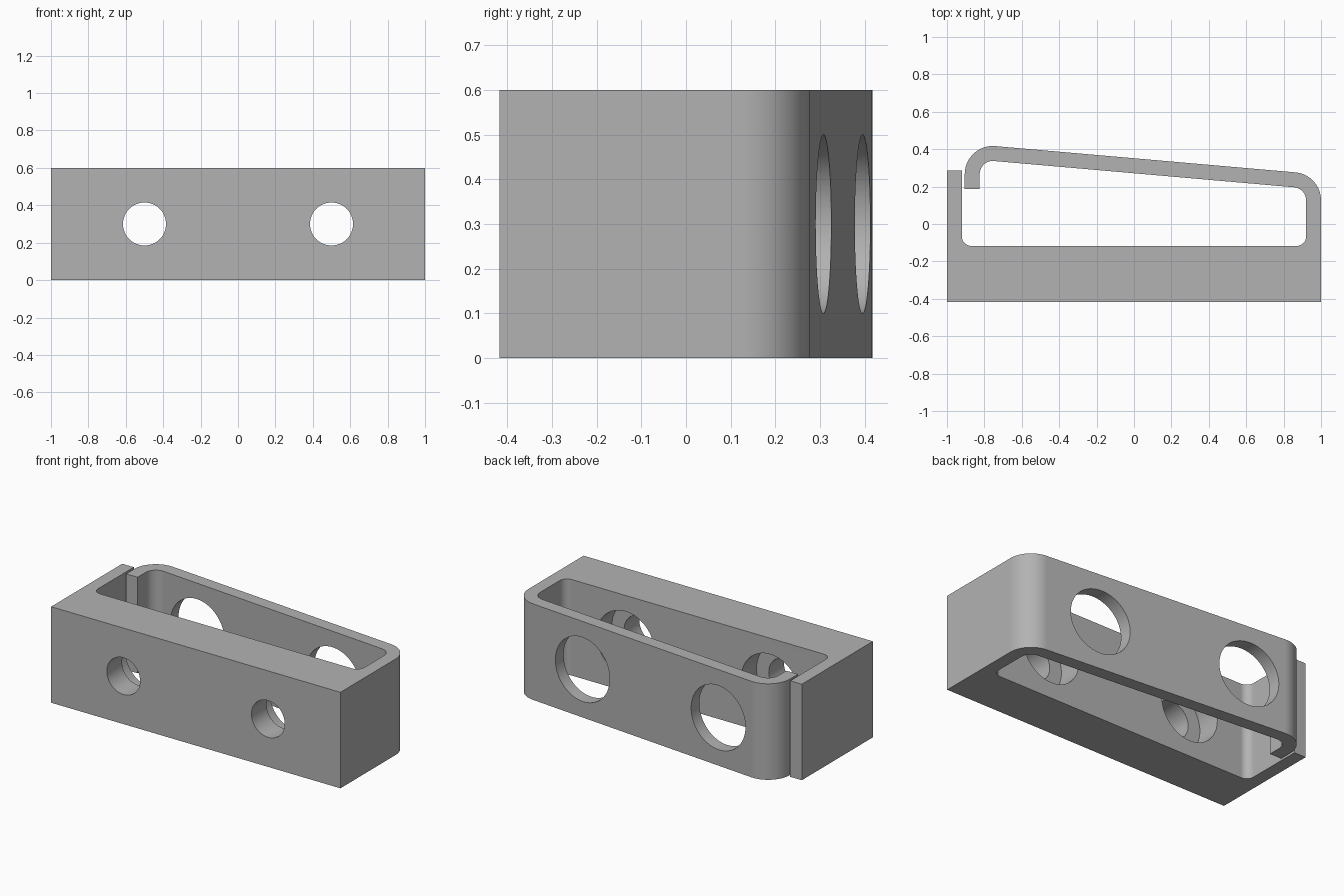
import bpy, bmesh, math

cube = bpy.data.objects.get("Cube")
if cube:
    bpy.data.objects.remove(cube, do_unlink=True)

HEIGHT = 0.6
WALL = 0.08
BEND = 0.15          # outer bend radius
FRONT, FLOOR = -0.417, -0.117
SLOPE = math.radians(5)
LEFT_C = (-0.755, 0.267)
RIGHT_C = (0.85, 0.267 - 1.605 * math.tan(SLOPE))


def arc(centre, radius, start, end, steps=16):
    """Points along an arc, angles in degrees."""
    pts = []
    for i in range(steps + 1):
        a = math.radians(start + (end - start) * i / steps)
        pts.append((centre[0] + radius * math.cos(a), centre[1] + radius * math.sin(a)))
    return pts


def cylinder_y(name, x, radius, y0, y1):
    """Cutter cylinder running along y."""
    bpy.ops.mesh.primitive_cylinder_add(
        vertices=64, radius=radius, depth=y1 - y0,
        location=(x, (y0 + y1) / 2, HEIGHT / 2), rotation=(math.pi / 2, 0, 0))
    ob = bpy.context.object
    ob.name = name
    ob.hide_render = True
    return ob


grey = bpy.data.materials.new("plain_grey")
grey.use_nodes = True
colour = (0.45, 0.45, 0.45, 1)
grey.diffuse_color = colour
grey.node_tree.nodes["Principled BSDF"].inputs["Base Color"].default_value = colour

# Plan outline: thick block, wrapped sloping strap, hooked end and short wall
inner_x = 1 - WALL
fillet = 0.05
hook_end = 0.187
stub_end = 0.285
outline = [(-1, FRONT), (1, FRONT)]
outline += arc(RIGHT_C, BEND, 0, 85)
outline += arc(LEFT_C, BEND, 85, 180)
outline += [(LEFT_C[0] - BEND, hook_end), (LEFT_C[0] - BEND + WALL, hook_end)]
outline += arc(LEFT_C, BEND - WALL, 180, 85)
outline += arc(RIGHT_C, BEND - WALL, 85, 0)
outline += arc((inner_x - fillet, FLOOR + fillet), fillet, 0, -90, 10)
outline += arc((-inner_x + fillet, FLOOR + fillet), fillet, 270, 180, 10)
outline += [(-inner_x, stub_end), (-1, stub_end)]

# Extrude the outline upwards
bm = bmesh.new()
base = bm.faces.new([bm.verts.new((x, y, 0)) for x, y in outline])
top = bmesh.ops.extrude_face_region(bm, geom=[base])["geom"]
bmesh.ops.translate(bm, vec=(0, 0, HEIGHT),
                    verts=[g for g in top if isinstance(g, bmesh.types.BMVert)])
bmesh.ops.recalc_face_normals(bm, faces=bm.faces)
mesh = bpy.data.meshes.new("clip_bracket")
bm.to_mesh(mesh)
bm.free()
bracket = bpy.data.objects.new("clip_bracket", mesh)
bpy.context.collection.objects.link(bracket)
mesh.materials.append(grey)

# Access holes with counterbores, then the small screw holes
cutters = []
for x in (-0.5, 0.5):
    cutters.append(cylinder_y("access_hole_cutter", x, 0.2, FRONT + 0.15, 0.6))
    cutters.append(cylinder_y("screw_hole_cutter", x, 0.115, FRONT - 0.1, FRONT + 0.25))

bpy.ops.object.select_all(action="DESELECT")
bracket.select_set(True)
bpy.context.view_layer.objects.active = bracket
for cutter in cutters:
    mod = bracket.modifiers.new("hole", "BOOLEAN")
    mod.operation = "DIFFERENCE"
    mod.solver = "EXACT"
    mod.object = cutter
    bpy.ops.object.modifier_apply(modifier=mod.name)
for cutter in cutters:
    bpy.data.objects.remove(cutter, do_unlink=True)

# Smooth bends with crisp edges
bpy.ops.object.shade_smooth_by_angle(angle=math.radians(30))
weighted = bracket.modifiers.new("flat_walls", "WEIGHTED_NORMAL")
weighted.keep_sharp = True
